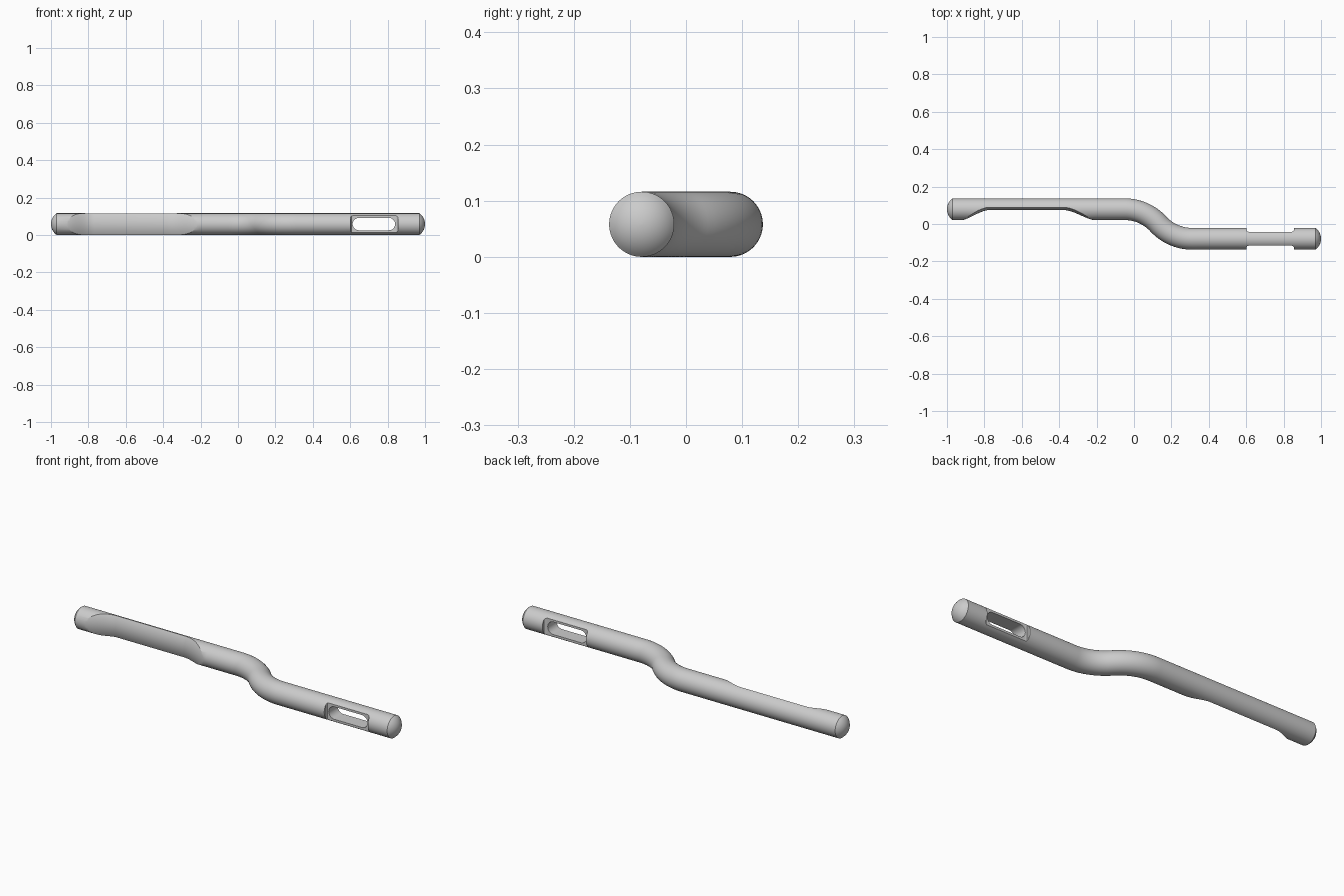
import bpy, bmesh, math
from mathutils import Vector

if "Cube" in bpy.data.objects:
    bpy.data.objects.remove(bpy.data.objects["Cube"])

R = 0.058          # rod radius, also height of its axis
OFF = 0.079        # sideways offset of the two straight halves


def loft(name, rings):
    """Closed solid through a list of equal-length rings."""
    bm = bmesh.new()
    vs = [[bm.verts.new(p) for p in ring] for ring in rings]
    n = len(vs[0])
    for a, b in zip(vs, vs[1:]):
        for i in range(n):
            j = (i + 1) % n
            bm.faces.new((a[i], a[j], b[j], b[i]))
    bm.faces.new(vs[0])
    bm.faces.new(vs[-1])
    bmesh.ops.recalc_face_normals(bm, faces=bm.faces)
    me = bpy.data.meshes.new(name)
    bm.to_mesh(me)
    bm.free()
    ob = bpy.data.objects.new(name, me)
    bpy.context.collection.objects.link(ob)
    return ob


def cut(target, cutter):
    cutter.hide_render = True
    m = target.modifiers.new("cut", 'BOOLEAN')
    m.operation, m.solver, m.object = 'DIFFERENCE', 'EXACT', cutter
    bpy.context.view_layer.objects.active = target
    bpy.ops.object.modifier_apply(modifier=m.name)
    bpy.data.objects.remove(cutter)


# Rod path: (x, y, heading, radius), domed end, straight, S-bend, straight, domed end
CAP = 0.03
SR = (R * R + CAP * CAP) / (2 * CAP)
A0 = math.asin(R / SR)
dome = [(1 - SR + SR * math.cos(A0 * t / 8), SR * math.sin(A0 * t / 8)) for t in range(9)]
dome[0] = (1.0, 0.0008)
X0, X1 = -0.05, 0.31
turn = 2 * math.atan(2 * OFF / (X1 - X0))
BR = (X1 - X0) / 2 / math.sin(turn)
path = [(-x, OFF, 0, r) for x, r in dome]
path += [(-0.97 + (X0 + 0.97) * i / 12, OFF, 0, R) for i in range(1, 12)]
for i in range(17):
    a = turn * i / 16
    path.append((X0 + BR * math.sin(a), OFF - BR * (1 - math.cos(a)), -a, R))
for i in range(15, -1, -1):
    a = turn * i / 16
    path.append((X1 - BR * math.sin(a), -OFF + BR * (1 - math.cos(a)), -a, R))
path += [(X1 + (0.97 - X1) * i / 8, -OFF, 0, R) for i in range(1, 8)]
path += [(x, -OFF, 0, r) for x, r in reversed(dome)]

rings = []
for x, y, h, r in path:
    side = Vector((-math.sin(h), math.cos(h), 0))
    rings.append([Vector((x, y, R)) + side * r * math.cos(t) + Vector((0, 0, r * math.sin(t)))
                  for t in (2 * math.pi * k / 64 for k in range(64))])
rod = loft("bent_rod", rings)

# Long grip scoop on the front of the left half, with a slightly crowned floor
def ramp(xa, xb):
    pts = []
    for i in range(17):
        t = i / 16
        pts.append((xa + (xb - xa) * t, 0.018 + 0.057 * t * t * (3 - 2 * t)))
    return pts

profile = ramp(-0.94, -0.77) + ramp(-0.19, -0.38)[::-1] + [(-0.19, -0.1), (-0.94, -0.1)]
scoop = []
for k in range(19):
    u = -1.2 + 2.4 * k / 18
    scoop.append([(x, y + 0.015 * u * u, R + R * u) for x, y in profile])
cut(rod, loft("scoop_cutter", scoop))

# Flats on both sides of the right half, with sloping ends
for s in (-1, 1):
    flat = [(0.613, 0.037), (0.606, 0.039), (0.602, 0.044), (0.600, 0.08),
            (0.858, 0.08), (0.856, 0.046), (0.852, 0.041), (0.844, 0.037)]
    cut(rod, loft("flat_cutter", [[(x, -OFF + s * y, z) for x, y in flat] for z in (-0.05, 0.17)]))

# Round-ended slot right through the flats
hr = 0.033
slot = []
for cx, start in ((0.84 - hr, -90), (0.613 + hr, 90)):
    for i in range(17):
        a = math.radians(start + 180 * i / 16)
        slot.append((cx + hr * math.cos(a), R + hr * math.sin(a)))
cut(rod, loft("slot_cutter", [[(x, y, z) for x, z in slot] for y in (-0.2, 0.05)]))

# Smooth shading with crisp edges
bpy.ops.object.select_all(action='DESELECT')
rod.select_set(True)
bpy.context.view_layer.objects.active = rod
bpy.ops.object.shade_smooth_by_angle(angle=math.radians(25))
